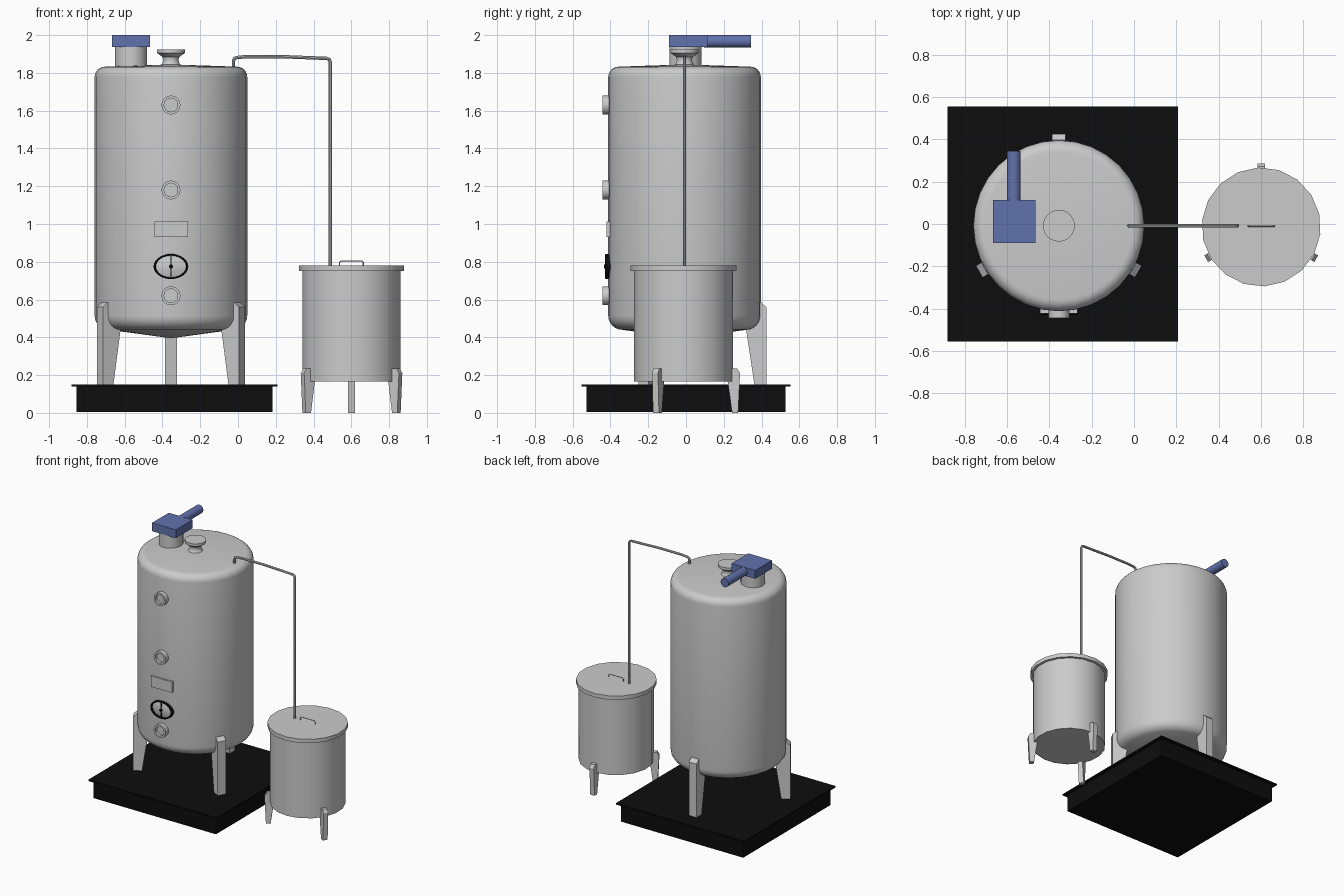
import bpy, bmesh, math
from mathutils import Matrix, Vector

if "Cube" in bpy.data.objects:
    bpy.data.objects.remove(bpy.data.objects["Cube"])

TX, TY = -0.355, -0.008      # big tank axis
VX, VY = 0.601, -0.014       # small vessel axis
FRONT = Matrix.Rotation(math.pi / 2, 4, 'X')   # local z -> -y


def material(name, rgb):
    m = bpy.data.materials.new(name)
    m.diffuse_color = (*rgb, 1)
    m.use_nodes = True
    m.node_tree.nodes["Principled BSDF"].inputs["Base Color"].default_value = m.diffuse_color
    return m


BLACK = material("black", (0.004, 0.004, 0.004))
BLUE = material("blue", (0.12, 0.17, 0.42))


def finish(name, bm, mat=None, smooth=False):
    bmesh.ops.recalc_face_normals(bm, faces=bm.faces)
    me = bpy.data.meshes.new(name)
    bm.to_mesh(me)
    bm.free()
    ob = bpy.data.objects.new(name, me)
    bpy.context.collection.objects.link(ob)
    if mat:
        me.materials.append(mat)
    if smooth:
        bpy.ops.object.select_all(action='DESELECT')
        bpy.context.view_layer.objects.active = ob
        ob.select_set(True)
        bpy.ops.object.shade_smooth_by_angle(angle=math.radians(35))
    return ob


def box(name, lo, hi, mat=None):
    lo, hi = Vector(lo), Vector(hi)
    bm = bmesh.new()
    bmesh.ops.create_cube(bm, size=1, matrix=Matrix.Translation((lo + hi) / 2)
                          @ Matrix.Diagonal((*(hi - lo), 1)))
    return finish(name, bm, mat)


def lathe(name, profile, loc, segs=32, mat=None, rot=Matrix(), scale=(1, 1, 1), start=0):
    """Revolve (radius, height) points around local z."""
    bm = bmesh.new()
    vs = [bm.verts.new((r * math.cos(start), r * math.sin(start), z)) for r, z in profile]
    es = [bm.edges.new(p) for p in zip(vs, vs[1:])]
    bmesh.ops.spin(bm, geom=vs + es, cent=(0, 0, 0), axis=(0, 0, 1),
                   angle=2 * math.pi, steps=segs)
    bmesh.ops.remove_doubles(bm, verts=bm.verts, dist=1e-5)
    bm.transform(Matrix.Translation(loc) @ rot @ Matrix.Diagonal((*scale, 1)))
    return finish(name, bm, mat, True)


def tube(name, pts, radius, mat=None):
    cu = bpy.data.curves.new(name, 'CURVE')
    cu.dimensions = '3D'
    cu.bevel_depth, cu.bevel_resolution, cu.use_fill_caps = radius, 2, True
    sp = cu.splines.new('POLY')
    sp.points.add(len(pts) - 1)
    for p, co in zip(sp.points, pts):
        p.co = (*co, 1)
    ob = bpy.data.objects.new(name, cu)
    bpy.context.collection.objects.link(ob)
    bpy.ops.object.select_all(action='DESELECT')
    bpy.context.view_layer.objects.active = ob
    ob.select_set(True)
    bpy.ops.object.convert(target='MESH')
    if mat:
        ob.data.materials.append(mat)
    bpy.ops.object.shade_smooth_by_angle(angle=math.radians(35))


def legs(name, profile, width, cx, cy):
    """Three tapered legs; profile is (distance from axis, z)."""
    for i, deg in enumerate((90, 210, 330)):
        bm = bmesh.new()
        f = bm.faces.new([bm.verts.new((r, -width / 2, z)) for r, z in profile])
        ext = bmesh.ops.extrude_face_region(bm, geom=[f])
        bmesh.ops.translate(bm, vec=(0, width, 0),
                            verts=[v for v in ext['geom'] if isinstance(v, bmesh.types.BMVert)])
        bm.transform(Matrix.Translation((cx, cy, 0))
                     @ Matrix.Rotation(math.radians(deg), 4, 'Z'))
        finish(f"{name}_{i + 1}", bm)


# Black plinth with thin overhanging top
box("plinth", (-0.855, -0.528, 0.006), (0.183, 0.528, 0.14), BLACK)
box("plinth_top", (-0.882, -0.554, 0.14), (0.208, 0.554, 0.15), BLACK)

# Big tank: conical bottom, rounded shoulders, shallow conical top
R, c = 0.404, 0.055
prof = [(0, 0.395)]
for a in range(-75, 1, 15):
    t = math.radians(a)
    prof.append((R - 0.075 + 0.075 * math.cos(t), 0.515 + 0.075 * math.sin(t)))
for a in range(0, 91, 15):
    t = math.radians(a)
    prof.append((R - c + c * math.cos(t), 1.778 + c * math.sin(t)))
prof.append((0, 1.845))
lathe("tank", prof, (TX, TY, 0))
legs("tank_leg", [(0.37, 0.15), (0.434, 0.15), (0.434, 0.56), (0.405, 0.585),
                  (0.37, 0.585), (0.325, 0.45)], 0.064, TX, TY)

# Front sight ports with recessed glass
for i, z in enumerate((0.62, 1.18, 1.63)):
    lathe(f"sight_port_{i + 1}",
          [(0, 0), (0.05, 0), (0.05, 0.05), (0.036, 0.05), (0.036, 0.03), (0, 0.03)],
          (TX, -0.393, z), 24, rot=FRONT)

# Blank plate on the front
box("front_plate", (-0.443, -0.422, 0.93), (-0.266, -0.40, 1.013))

# Oval manway: black rim, domed door, bar and knob
lathe("manway_rim", [(0.08, 0), (0.092, 0), (0.092, 0.03), (0.084, 0.034), (0.08, 0.03), (0.08, 0)],
      (TX, -0.395, 0.775), 32, BLACK, FRONT, (1, 0.72, 1))
lathe("manway_door", [(0.083, 0), (0.083, 0.018), (0.055, 0.024), (0.025, 0.028), (0, 0.029)],
      (TX, -0.395, 0.775), 32, None, FRONT, (1, 0.72, 1))
box("manway_bar", (TX - 0.003, -0.429, 0.715), (TX + 0.003, -0.41, 0.835), BLACK)
lathe("manway_knob", [(0, 0), (0.011, 0), (0.011, 0.025), (0, 0.025)],
      (TX, -0.408, 0.775), 12, BLACK, FRONT)

# Flared cap in the centre of the top
lathe("top_cap", [(0, 1.83), (0.058, 1.835), (0.045, 1.85), (0.04, 1.868), (0.045, 1.885),
                  (0.075, 1.906), (0.075, 1.925), (0, 1.925)], (TX, TY, 0), 24)

# Motor neck, gearbox and motor
lathe("motor_neck", [(0, 1.82), (0.085, 1.82), (0.085, 1.937), (0, 1.937)], (-0.566, -0.003, 0), 32)
box("gearbox", (-0.666, -0.09, 1.936), (-0.465, 0.113, 2.0), BLUE)
lathe("motor", [(0, 0), (0.033, 0), (0.033, 0.25), (0, 0.25)], (-0.568, 0.344, 1.967),
      24, BLUE, FRONT)

# Pipe from tank top to small vessel
tube("transfer_pipe", [(-0.024, TY, 1.81), (-0.024, TY, 1.862), (-0.019, TY, 1.876),
                       (-0.006, TY, 1.881), (0.04, TY, 1.886), (0.23, TY, 1.886), (0.468, TY, 1.877),
                       (0.482, TY, 1.872), (0.488, TY, 1.858), (0.488, TY, 0.775)], 0.009)

# Small vessel with lid, handle and legs
st = math.radians(-87)
lathe("vessel", [(0, 0.165), (0.262, 0.165), (0.262, 0.755), (0, 0.755)], (VX, VY, 0), 18, start=st)
lathe("vessel_lid", [(0, 0.75), (0.281, 0.75), (0.281, 0.78), (0, 0.78)], (VX, VY, 0), 18, start=st)
tube("lid_handle", [(0.538, -0.01, 0.775), (0.538, -0.01, 0.797), (0.546, -0.01, 0.805),
                    (0.655, -0.01, 0.805), (0.663, -0.01, 0.797), (0.663, -0.01, 0.775)], 0.003)
legs("vessel_leg", [(0.258, 0), (0.29, 0), (0.3, 0.21), (0.285, 0.235), (0.25, 0.235),
                    (0.235, 0.165)], 0.036, VX, VY)
